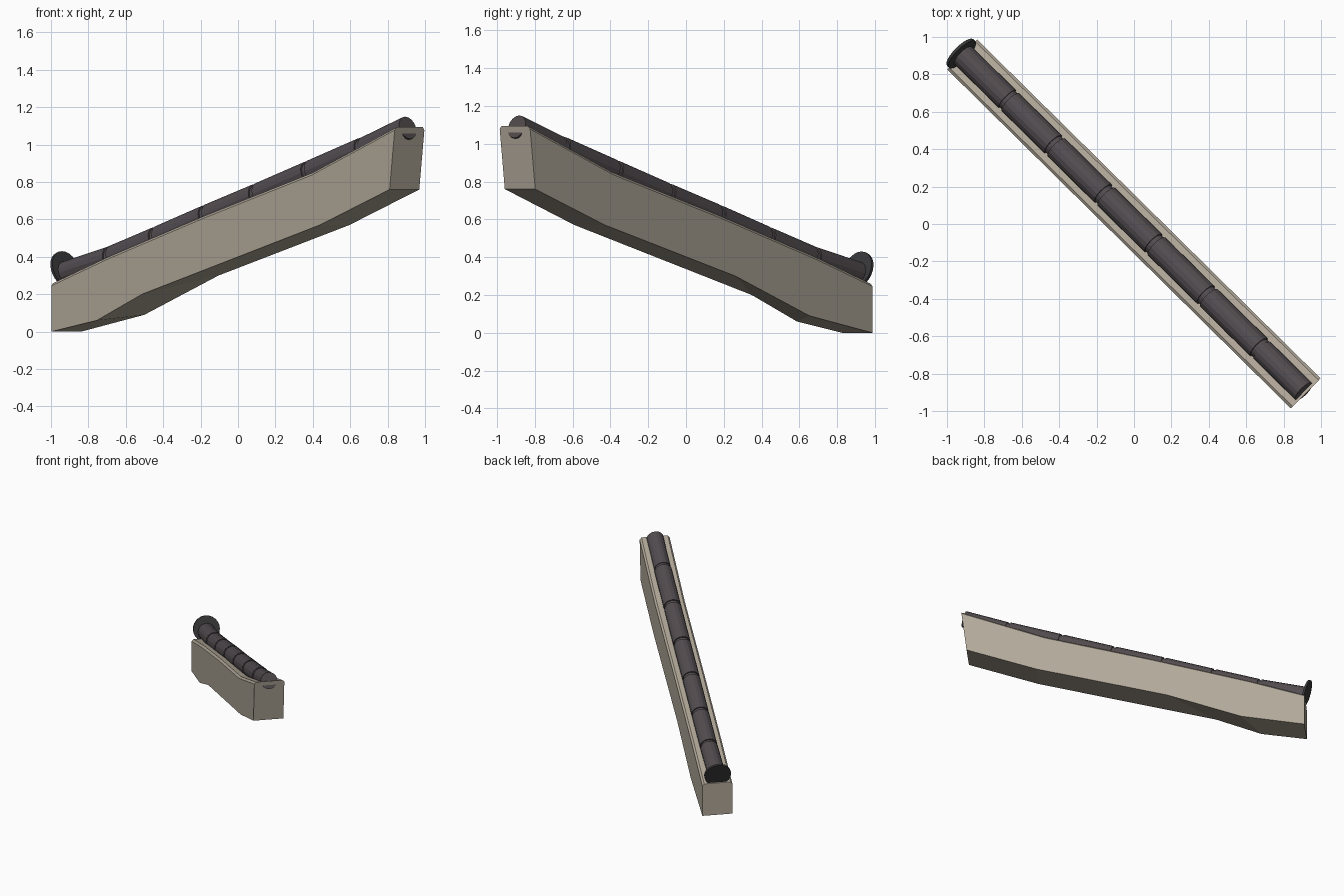
import bpy, bmesh, math
from mathutils import Vector

if "Cube" in bpy.data.objects:
    bpy.data.objects.remove(bpy.data.objects["Cube"])

# Model runs along a diagonal: s = distance along it, n = sideways, z = up
D = Vector((1.84, -1.815, 0)).normalized()
N = Vector((-D.y, D.x, 0))


def P(s, n, z):
    return D * s + N * n + Vector((0, 0, z))


def material(name, rgb):
    m = bpy.data.materials.new(name)
    m.diffuse_color = (*rgb, 1)
    m.use_nodes = True
    m.node_tree.nodes["Principled BSDF"].inputs["Base Color"].default_value = m.diffuse_color
    return m


STONE = material("warm_grey_stone", (0.44, 0.39, 0.315))
DARK = material("dark_purple_grey", (0.085, 0.072, 0.079))
BLACK = material("near_black", (0.042, 0.042, 0.045))


def finish(bm, name, mat):
    bmesh.ops.recalc_face_normals(bm, faces=bm.faces)
    me = bpy.data.meshes.new(name)
    bm.to_mesh(me)
    bm.free()
    me.materials.append(mat)
    ob = bpy.data.objects.new(name, me)
    bpy.context.collection.objects.link(ob)
    return ob


# Sloping support wall: two side profiles whose lower edges differ slightly
W = 0.113
TOP = [(1.29, 1.093), (0.66, 0.85), (-0.15, 0.62), (-0.875, 0.40), (-1.29, 0.26)]
LOW_A = [(-1.29, 0), (-0.95, 0.06), (-0.61, 0.20), (0.725, 0.57), (1.25, 0.76)]
LOW_B = [(-1.29, 0), (-0.815, 0.09), (-0.258, 0.30), (0.725, 0.57), (1.25, 0.76)]
bm = bmesh.new()
a = [bm.verts.new(P(s, -W, z)) for s, z in TOP + LOW_A]
b = [bm.verts.new(P(s, W, z)) for s, z in TOP + LOW_B]
bm.faces.new(a)
bm.faces.new(b[::-1])
for i in range(len(a)):
    j = (i + 1) % len(a)
    bm.faces.new((a[i], a[j], b[j], b[i]))
bmesh.ops.recalc_face_normals(bm, faces=bm.faces)
rim = [bm.edges.get((v[i], v[i + 1])) for v in (a, b) for i in range(4)]
bmesh.ops.bevel(bm, geom=rim, offset=0.014, segments=1, affect='EDGES')
finish(bm, "support_wall", STONE)


def cylinder(name, p, q, r, mat, sides=12):
    bm = bmesh.new()
    bmesh.ops.create_cone(bm, cap_ends=True, segments=sides, radius1=r, radius2=r,
                          depth=(q - p).length)
    ob = finish(bm, name, mat)
    ob.rotation_mode = 'QUATERNION'
    ob.rotation_quaternion = (q - p).to_track_quat('Z', 'Y')
    ob.location = (p + q) / 2
    return ob


# Segmented pipe half sunk into the wall top, with narrow necks at the joints
JOINTS = [(-1.29, 0.312), (-0.94, 0.395), (-0.595, 0.50), (-0.22, 0.617),
          (0.157, 0.73), (0.55, 0.852), (0.95, 0.977), (1.275, 1.09)]
pts = [P(s, 0, z) for s, z in JOINTS]
last = len(pts) - 2
for i in range(last + 1):
    p, q = pts[i], pts[i + 1]
    t = (q - p).normalized() * 0.013
    cylinder(f"pipe_segment_{i + 1}", p + t if i else p, q - t if i < last else q,
             0.066 if i < last else 0.063, DARK, 16)
    if i:
        u = (q - pts[i - 1]).normalized() * 0.025
        cylinder(f"pipe_joint_{i}", p - u, p + u, 0.058, DARK, 16)

# Round end plate at the low end, leaning back with the pipe
axis = (D + Vector((0, 0, 0.34))).normalized()
c = P(-1.298, 0, 0.333)
cylinder("end_plate", c - axis * 0.008, c + axis * 0.008, 0.1, BLACK, 24)
